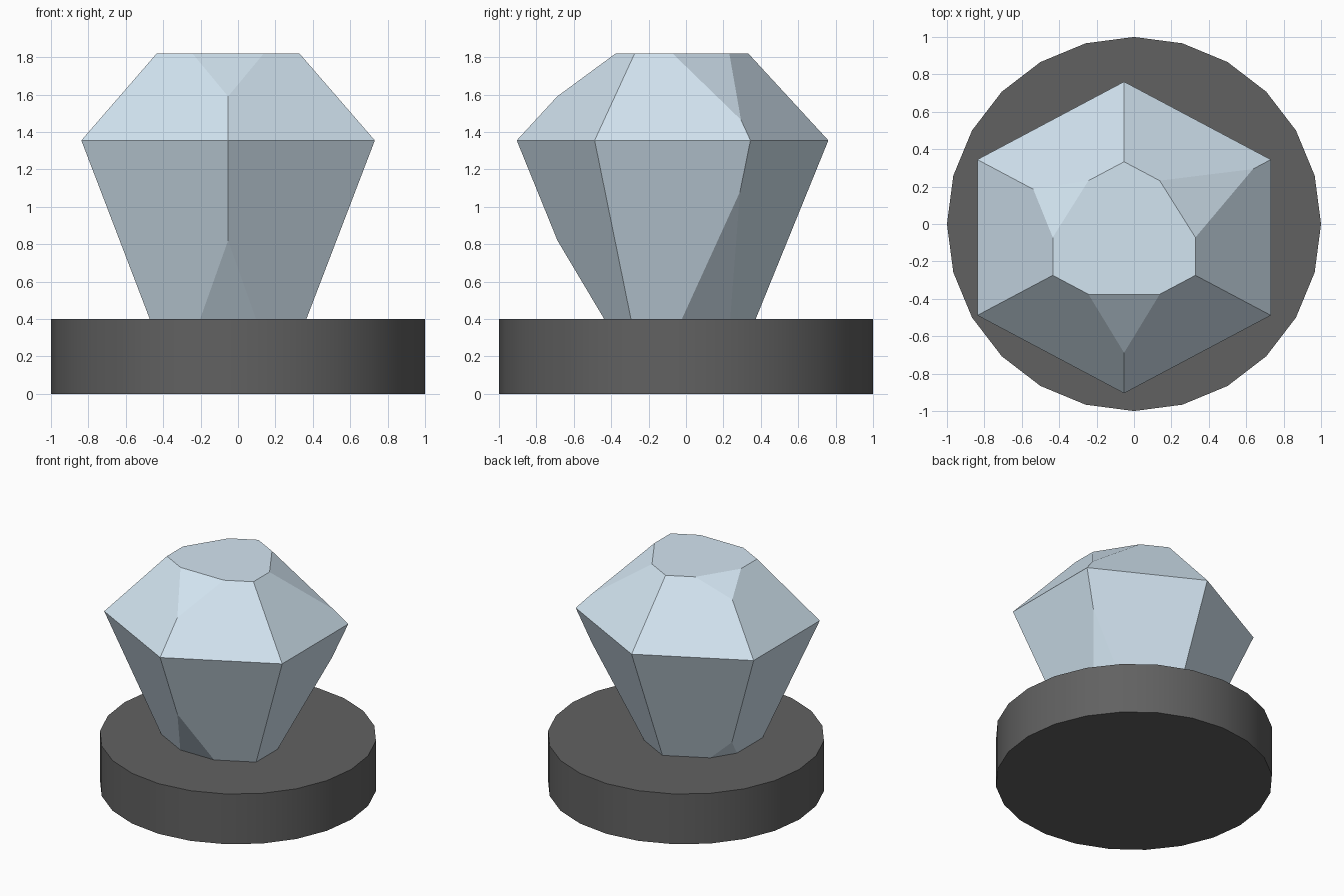
import bpy, bmesh
from math import sin, cos, radians
from mathutils import Vector

if "Cube" in bpy.data.objects:
    bpy.data.objects.remove(bpy.data.objects["Cube"])


def material(name, color):
    mat = bpy.data.materials.new(name)
    mat.diffuse_color = (*color, 1)
    mat.use_nodes = True
    mat.node_tree.nodes["Principled BSDF"].inputs["Base Color"].default_value = mat.diffuse_color
    return mat


def hex_ring(scale, z):
    # Corner 0 points to the back (+y), then clockwise seen from above
    return [Vector((-0.053 + 0.906 * scale * sin(radians(60 * i)),
                    -0.072 + 0.833 * scale * cos(radians(60 * i)), z)) for i in range(6)]


# Round pedestal
bpy.ops.mesh.primitive_cylinder_add(vertices=24, radius=1, depth=0.4, location=(0, 0, 0.2))
base = bpy.context.object
base.name = "pedestal"
base.data.materials.append(material("dark_grey", (0.12, 0.12, 0.12)))
bpy.ops.object.shade_smooth_by_angle(angle=radians(30))

# Gem: hexagonal table, girdle and foot, with chipped corners
girdle = hex_ring(1, 1.355)
table = hex_ring(0.486, 1.82)
foot = hex_ring(0.48, 0.29)

# Chipped corner index -> height of the chip's tip (upper, lower)
chips = {1: (1.465, 1.08), 3: (1.59, 0.82), 5: (1.70, 0.56)}
points = list(girdle)
for ring, side in ((table, 0), (foot, 1)):
    for i in range(6):
        if i in chips:
            t = (chips[i][side] - girdle[i].z) / (ring[i].z - girdle[i].z)
            points.append(girdle[i].lerp(ring[i], t))
            points.append((ring[i] + ring[(i + 1) % 6]) / 2)
            points.append((ring[i] + ring[i - 1]) / 2)
        else:
            points.append(ring[i])

bm = bmesh.new()
for p in points:
    bm.verts.new(p)
bmesh.ops.convex_hull(bm, input=bm.verts)
bmesh.ops.dissolve_limit(bm, angle_limit=radians(1), verts=bm.verts, edges=bm.edges)
bmesh.ops.recalc_face_normals(bm, faces=bm.faces)
mesh = bpy.data.meshes.new("gem")
bm.to_mesh(mesh)
bm.free()
gem = bpy.data.objects.new("gem", mesh)
bpy.context.collection.objects.link(gem)
mesh.materials.append(material("pale_blue", (0.65, 0.78, 0.88)))
